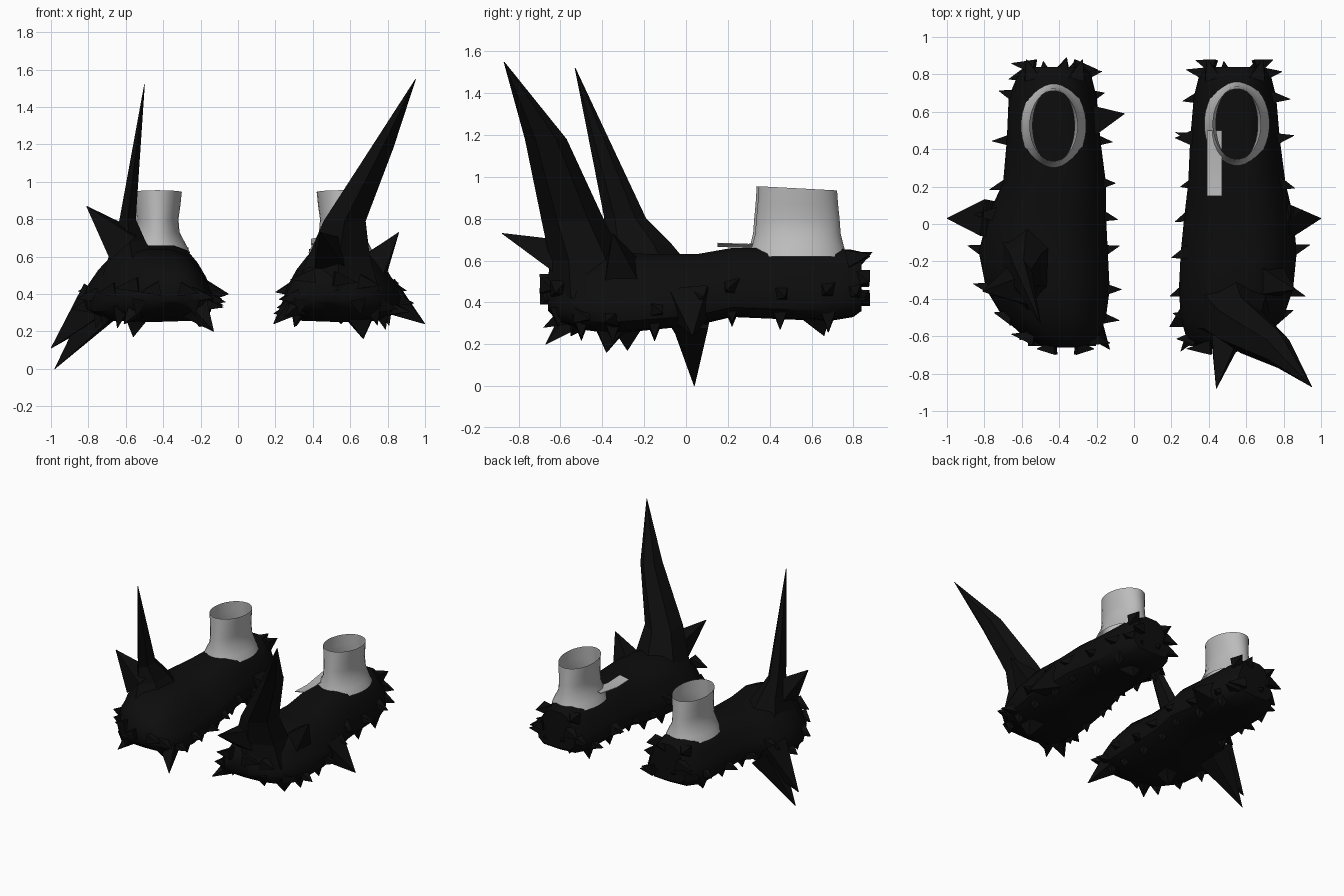
import bpy, bmesh, math, random
from mathutils import Vector

random.seed(4)
cube = bpy.data.objects.get("Cube")
if cube:
    bpy.data.objects.remove(cube)


def material(name, rgb, rough):
    m = bpy.data.materials.new(name)
    m.use_nodes = True
    m.diffuse_color = (*rgb, 1)
    node = m.node_tree.nodes["Principled BSDF"]
    node.inputs["Base Color"].default_value = (*rgb, 1)
    node.inputs["Roughness"].default_value = rough
    return m


BLACK = material("matte black", (0.004, 0.004, 0.004), 0.8)
GREY = material("sock grey", (0.5, 0.5, 0.5), 0.7)


def loft(name, rings, mat, closed=True, smooth=True):
    """Skin equal-length rings of points; optionally cap both ends."""
    bm = bmesh.new()
    loops = [[bm.verts.new(p) for p in ring] for ring in rings]
    n = len(loops[0])
    for a, b in zip(loops, loops[1:]):
        for i in range(n):
            j = (i + 1) % n
            bm.faces.new((a[i], a[j], b[j], b[i]))
    if closed:
        bm.faces.new(loops[0])
        bm.faces.new(loops[-1])
    bmesh.ops.recalc_face_normals(bm, faces=bm.faces)
    mesh = bpy.data.meshes.new(name)
    bm.to_mesh(mesh)
    bm.free()
    mesh.materials.append(mat)
    ob = bpy.data.objects.new(name, mesh)
    bpy.context.collection.objects.link(ob)
    if smooth:
        bpy.ops.object.select_all(action='DESELECT')
        bpy.context.view_layer.objects.active = ob
        ob.select_set(True)
        bpy.ops.object.shade_smooth_by_angle(angle=math.radians(40))
    return ob


def ellipse(c, rx, ry, n, tilt=0.0):
    angles = [math.tau * (i + 0.5) / n for i in range(n)]
    return [(c[0] + rx * math.cos(a), c[1] + ry * math.sin(a),
             c[2] + tilt * math.sin(a)) for a in angles]


def spike(name, tip, base, r):
    """Four-sided spike pointing from base to tip."""
    tip, base = Vector(tip), Vector(base)
    d = (tip - base).normalized()
    u = d.orthogonal().normalized()
    v = d.cross(u)

    def ring(c, size):
        return [c + size * (u * math.cos(k * math.pi / 2) + v * math.sin(k * math.pi / 2))
                for k in range(4)]
    return loft(name, [ring(base, r), ring(tip, 0.002)], BLACK, smooth=False)


# Shoe cross-section: half outline, mirrored into a full ring
HALF = [(0.0, 0.0), (0.72, 0.02), (0.95, 0.14), (1.0, 0.3), (0.93, 0.48),
        (0.76, 0.72), (0.56, 0.92), (0.3, 1.0)]
OUTLINE = HALF + [(-u, v) for u, v in reversed(HALF[1:])]

# Shared height profile along the shoe: y, bottom, top
HEIGHTS = [(-0.66, 0.36, 0.47), (-0.61, 0.31, 0.54), (-0.5, 0.27, 0.6),
           (-0.35, 0.25, 0.64), (-0.15, 0.27, 0.63), (0.05, 0.29, 0.63),
           (0.22, 0.33, 0.66), (0.45, 0.32, 0.66), (0.68, 0.31, 0.66),
           (0.8, 0.33, 0.65), (0.84, 0.36, 0.64)]
# Left and right edge of each shoe at the same stations
WIDTHS = {
    "right": [(-0.47, -0.26), (-0.58, -0.19), (-0.7, -0.15), (-0.79, -0.13),
              (-0.83, -0.14), (-0.78, -0.15), (-0.7, -0.15), (-0.68, -0.18),
              (-0.67, -0.2), (-0.62, -0.23), (-0.58, -0.27)],
    "left": [(0.36, 0.56), (0.28, 0.7), (0.25, 0.8), (0.24, 0.85),
             (0.25, 0.87), (0.27, 0.85), (0.29, 0.81), (0.3, 0.78),
             (0.32, 0.76), (0.35, 0.73), (0.38, 0.7)],
}

for side, widths in WIDTHS.items():
    # Shoe body
    rings = []
    for (y, zb, zt), (x0, x1) in zip(HEIGHTS, widths):
        c, w = (x0 + x1) / 2, (x1 - x0) / 2
        rings.append([(c + w * u, y, zb + (zt - zb) * v) for u, v in OUTLINE])
    loft(side + "_shoe", rings, BLACK)

    # Small thorns along both edges and under the sole
    for i, ((y, zb, zt), edges) in enumerate(zip(HEIGHTS, widths)):
        mid = sum(edges) / 2
        for x in edges:
            out = 1 if x > mid else -1
            n = random.uniform(0.04, 0.08)
            z = zb + random.uniform(0.06, 0.16)
            spike(side + "_edge_thorn", (x + out * n, y + random.uniform(-0.04, 0.04), z - 0.02),
                  (x - out * 0.05, y, z), 0.055)
            if 0 < i < 9:
                spike(side + "_sole_thorn", (mid + (x - mid) * 0.8, y, zb - random.uniform(0.02, 0.06)),
                      (mid + (x - mid) * 0.72, y, zb + 0.06), 0.06)
    # Heel thorns
    mid = sum(widths[-1]) / 2
    for dx, z, n in ((-0.15, 0.62, 0.05), (0.15, 0.63, 0.05), (-0.06, 0.44, 0.04), (0.1, 0.42, 0.03)):
        spike(side + "_heel_thorn", (mid + dx, 0.83 + n, z), (mid + dx * 0.8, 0.78, z - 0.02), 0.06)

    # Open sock tube with a flared foot
    cx, cy = (-0.43, 0.525) if side == "right" else (0.55, 0.535)
    levels = [(0.62, 0.175, 0.235, 0), (0.67, 0.15, 0.22, 0), (0.73, 0.118, 0.205, 0),
              (0.8, 0.112, 0.2, 0), (0.87, 0.122, 0.193, -0.004), (0.945, 0.13, 0.188, -0.01)]
    loft(side + "_sock", [ellipse((cx, cy, z), rx, ry, 32, t) for z, rx, ry, t in levels],
         GREY, closed=False)

# Loose sock flap on the left shoe
loft("left_sock_flap", [[(0.39, y, z), (0.47, y, z + 0.015), (0.47, y, z + 0.02), (0.39, y, z + 0.005)]
                        for y, z in ((0.15, 0.665), (0.3, 0.66), (0.5, 0.69))], GREY)

# Tall horns
loft("left_tall_horn", [ellipse(c, rx, ry, 6) for c, rx, ry in (
    ((0.53, -0.43, 0.42), 0.26, 0.24), ((0.54, -0.47, 0.6), 0.19, 0.18),
    ((0.57, -0.54, 0.79), 0.13, 0.15), ((0.77, -0.67, 1.18), 0.07, 0.1),
    ((0.95, -0.87, 1.55), 0.002, 0.002))], BLACK, smooth=False)
loft("right_tall_horn", [ellipse(c, rx, ry, 6) for c, rx, ry in (
    ((-0.55, -0.22, 0.5), 0.2, 0.3), ((-0.58, -0.24, 0.68), 0.1, 0.17),
    ((-0.59, -0.29, 0.8), 0.05, 0.1), ((-0.5, -0.53, 1.52), 0.002, 0.002))], BLACK, smooth=False)

# Large spikes: tip, base centre, base radius
LARGE = {
    "left_toe_spike": ((0.44, -0.88, 0.73), (0.5, -0.55, 0.6), 0.13),
    "left_upper_spike": ((0.86, -0.35, 0.73), (0.7, -0.3, 0.52), 0.13),
    "left_outer_spike": ((1.0, 0.03, 0.24), (0.78, 0.02, 0.4), 0.13),
    "left_inner_spike": ((0.19, -0.55, 0.24), (0.32, -0.48, 0.36), 0.09),
    "left_sole_spike": ((0.67, -0.38, 0.16), (0.65, -0.36, 0.3), 0.12),
    "left_ankle_spike": ((0.22, 0.46, 0.42), (0.36, 0.46, 0.42), 0.09),
    "left_front_spike": ((0.25, -0.68, 0.28), (0.36, -0.52, 0.36), 0.08),
    "right_upper_spike": ((-0.81, -0.36, 0.87), (-0.61, -0.33, 0.66), 0.13),
    "right_low_spike": ((-0.98, 0.04, 0.0), (-0.72, 0.03, 0.33), 0.12),
    "right_outer_spike": ((-1.0, 0.03, 0.11), (-0.74, 0.02, 0.38), 0.14),
    "right_inner_spike": ((-0.05, 0.59, 0.4), (-0.25, 0.55, 0.42), 0.13),
    "right_front_spike": ((-0.13, -0.67, 0.2), (-0.25, -0.5, 0.36), 0.1),
    "right_sole_spike": ((-0.56, -0.28, 0.17), (-0.54, -0.28, 0.3), 0.11),
    "right_toe_spike": ((-0.61, -0.62, 0.24), (-0.52, -0.5, 0.36), 0.09),
    "right_heel_spike": ((-0.36, 0.89, 0.64), (-0.4, 0.75, 0.58), 0.09),
    "left_back_sole_spike": ((0.55, 0.66, 0.24), (0.55, 0.62, 0.36), 0.12),
}
for name, (tip, base, r) in LARGE.items():
    spike(name, tip, base, r)
